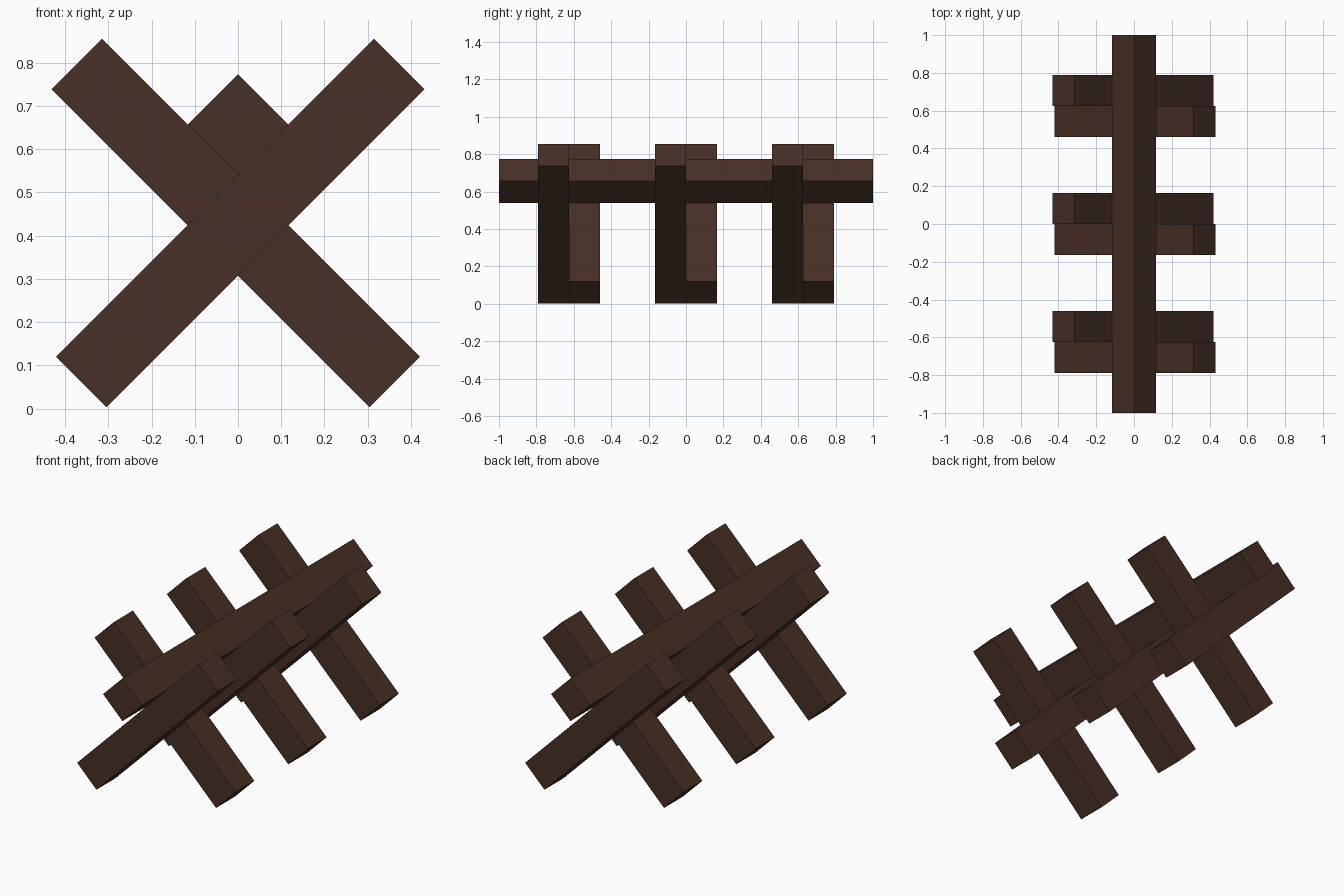
import bpy
import math

cube = bpy.data.objects.get("Cube")
if cube:
    bpy.data.objects.remove(cube, do_unlink=True)

# Single dark wood colour
COLOUR = (0.064, 0.029, 0.019, 1.0)
wood = bpy.data.materials.new("dark_brown_wood")
wood.use_nodes = True
wood.diffuse_color = COLOUR
bsdf = next(n for n in wood.node_tree.nodes if n.type == 'BSDF_PRINCIPLED')
bsdf.inputs["Base Color"].default_value = COLOUR
bsdf.inputs["Roughness"].default_value = 0.9

THICK = 0.165      # square section of every beam
LEG_LENGTH = 1.04


def beam(name, size, location, angle):
    """Box beam turned about the y axis."""
    bpy.ops.mesh.primitive_cube_add(size=1, location=location)
    obj = bpy.context.object
    obj.name = name
    obj.scale = size
    bpy.ops.object.transform_apply(location=False, rotation=False, scale=True)
    obj.rotation_euler = (0, math.radians(angle), 0)
    obj.data.materials.append(wood)
    return obj


# Long ridge rail, set on edge in the crook of the crosses
beam("ridge_rail", (THICK, 2.0, THICK), (0, 0, 0.657), 45)

# Three crossed pairs of stakes, front one rising to +x, rear one to -x
for label, y in (("front", -0.625), ("middle", 0.0), ("back", 0.625)):
    for part, side in (("rising", 1), ("falling", -1)):
        beam(f"{label}_{part}_stake", (LEG_LENGTH, THICK, THICK),
             (side * 0.005, y - side * THICK / 2, 0.429), -45 * side)
